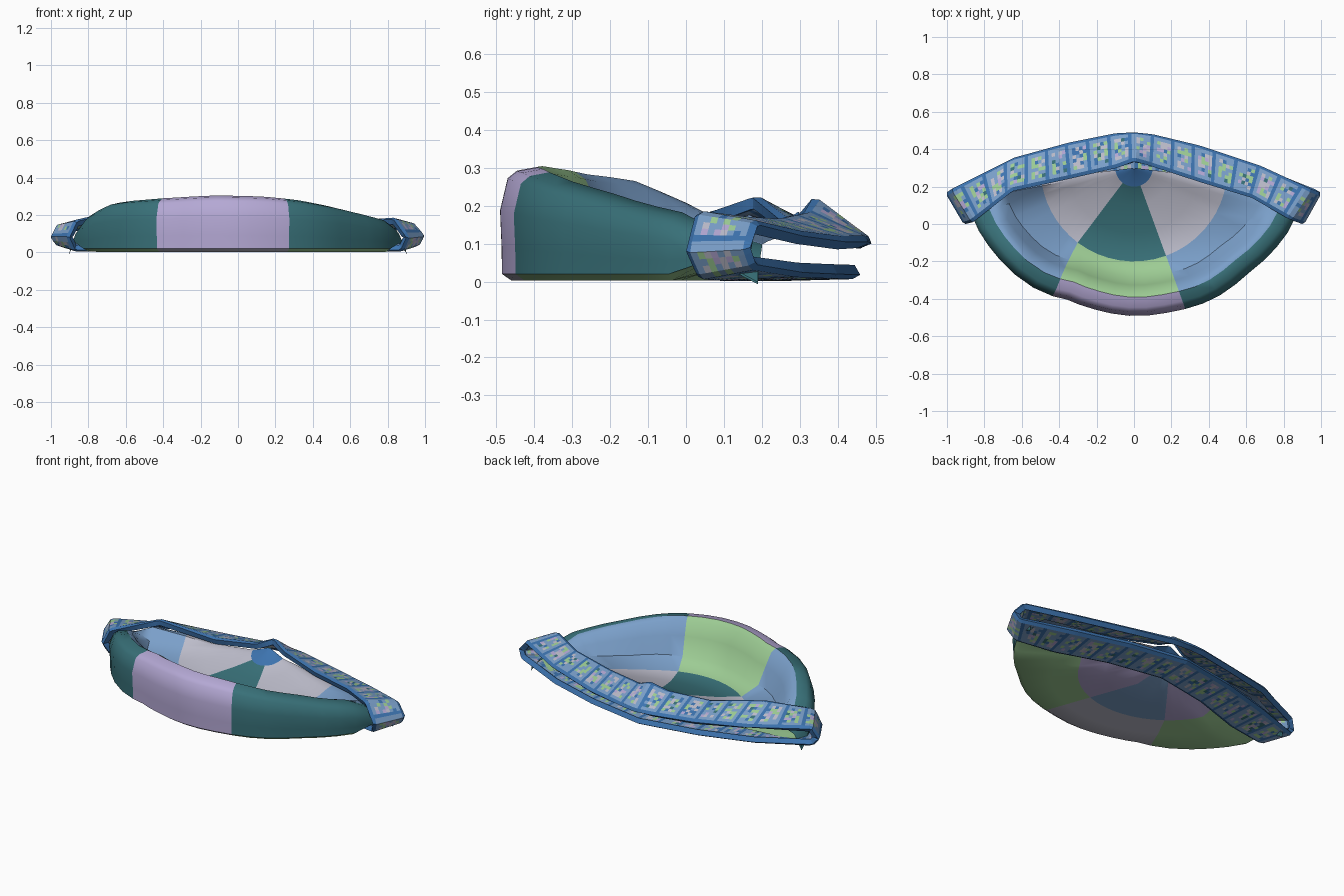
import bpy, math, random
from mathutils import Vector

if "Cube" in bpy.data.objects:
    bpy.data.objects.remove(bpy.data.objects["Cube"])

random.seed(4)


def material(name, hexa):
    m = bpy.data.materials.new(name)
    c = [int(hexa[i:i + 2], 16) / 255 for i in (0, 2, 4)]
    m.diffuse_color = [v / 12.92 if v < .04045 else ((v + .055) / 1.055) ** 2.4 for v in c] + [1]
    m.use_nodes = True
    m.node_tree.nodes["Principled BSDF"].inputs["Base Color"].default_value = m.diffuse_color
    return m


NAMES = dict(teal="387078", lilac="B4A8D4", green="9DCC94", light_blue="7A9FC9",
             pale_grey="BCBCCA", strong_blue="3D74B0")
MATS = [material(n, h) for n, h in NAMES.items()]
TEAL, LILAC, GREEN, SKY, GREY, BLUE = range(6)


def clamp(t):
    return min(max(t, 0), 1)


def lerp_table(x, table):
    if x <= table[0][0]:
        return table[0][1]
    for (a, va), (b, vb) in zip(table, table[1:]):
        if x <= b:
            return va + (vb - va) * (x - a) / (b - a)
    return table[-1][1]


def make(name, verts, faces, idx):
    me = bpy.data.meshes.new(name)
    me.from_pydata(verts, [], faces)
    for m in MATS:
        me.materials.append(m)
    me.polygons.foreach_set("material_index", idx)
    ob = bpy.data.objects.new(name, me)
    bpy.context.collection.objects.link(ob)
    bpy.context.view_layer.objects.active = ob
    ob.select_set(True)
    return ob


# --- band path: (inner edge, outer edge) pairs around the flattened opening ---
UPPER = [((-.90, 0, .08), (-1, .17, .08)), ((-.86, .01, .165), (-.97, .19, .14)),
         ((-.65, .175, .222), (-.64, .355, .125)), ((-.33, .245, .165), (-.35, .435, .11)),
         ((-.09, .30, .18), (-.1, .485, .105)), ((0, .335, .222), (0, .49, .1)),
         ((.09, .31, .18), (.1, .48, .105)), ((.35, .225, .16), (.35, .42, .105)),
         ((.63, .14, .165), (.68, .31, .12)), ((.83, .025, .178), (.94, .19, .15)),
         ((.90, 0, .08), (.995, .17, .09))]
LOWER = [((.87, .03, .014), (.97, .185, .045)), ((.63, .07, .012), (.66, .31, .024)),
         ((.33, .17, .012), (.35, .4, .02)), ((0, .23, .012), (0, .46, .018))]
LOWER += [tuple((-x, y, z) for x, y, z in p) for p in reversed(LOWER[:-1])]
EDGE_Y = [(a[0], a[1]) for a, b in UPPER]
EDGE_Z = [(a[0], a[2]) for a, b in UPPER]

# --- collapsed fabric body: fan of panels around the point (0, CY) ---
CY = .3
OUTLINE = [(-80, .91), (-70, .90), (-47, .85), (-31, .79), (-15, .785), (0, .792),
           (15, .795), (31, .82), (47, .83), (70, .90), (80, .91)]
RIM_Z = [(-80, .12), (-74, .16), (-67, .215), (-55, .27), (-37, .29), (-10, .305), (10, .3),
         (25, .283), (45, .24), (60, .2), (80, .15)]
ANGLES = [-83, -79, -74, -68, -62, -56, -50, -43.5, -37, -30, -23, -16, -9, -2, 5, 12.5, 20,
          27, 34, 41, 48, 55, 61, 67, 73, 78, 83]


def body_profile(a):
    """(radius, height, zone) from the middle of the top, over the rim, to the middle below."""
    R, h = lerp_table(a, OUTLINE), lerp_table(a, RIM_Z)

    def floor(r, t=0):
        y = CY - r * math.cos(math.radians(a))
        base = .045 + .11 * clamp((y + .12) / .42) ** 1.5
        return base + (h - base) * t
    return [(.005, .18, 'button'), (.1, floor(.1), 'inner'), (.2, floor(.2), 'inner'),
            (.35, floor(.35), 'inner'), (.5, floor(.5), 'outer'),
            (R - .21, floor(R - .21, .2), 'outer'), (R - .165, floor(R - .165, .62), 'outer'),
            (R - .13, floor(R - .13, .92), 'outer'), (R - .1, h, 'wall'),
            (R - .045, h - .01, 'wall'), (R - .02, h - .03, 'wall'), (R, h * .62, 'wall'),
            (R - .004, h * .3, 'wall'), (R - .005, .02, 'under'), (R - .03, .003, 'under'),
            (.65, .003, 'under'), (.5, .003, 'under_inner'), (.35, .003, 'under_inner'),
            (.2, .003, 'under_inner'), (.08, .003, 'end')]


def body_point(a, r, z, zone):
    # the left seam leans inward towards the rim
    lean = 4.5 * math.exp(-((a + 37) / 12) ** 2) * clamp((r - .5) / .28)
    t = math.radians(a + lean)
    x, y = r * math.sin(t), CY - r * math.cos(t)
    if zone in ('under', 'under_inner', 'end'):
        # underside tucks up inside the lower band
        return x, y, max(z, .003 + .045 * clamp((y - .17 + .25 * abs(x)) / .06))
    # top tucks up beneath the upper band
    d = y - lerp_table(x, EDGE_Y)
    under_band = lerp_table(x, EDGE_Z) - .03 - .3 * max(d, 0)
    if zone == 'wall':
        return x, y, min(z, under_band) if d > -.01 else z
    k = clamp((d + .09) / .09)
    return x, y, z + (under_band - z) * k * k


CENTRE = dict(button=BLUE, inner=TEAL, outer=GREEN, wall=LILAC, under=GREY, under_inner=SKY)
SIDES = dict(button=BLUE, inner=GREY, outer=SKY, wall=TEAL, under=GREEN, under_inner=LILAC)
verts, faces, idx = [], [], []
N = len(body_profile(0))
for a in ANGLES:
    verts += [body_point(a, *p) for p in body_profile(a)]
for i in range(len(ANGLES) - 1):
    mid = (ANGLES[i] + ANGLES[i + 1]) / 2
    for j, (r, z, zone) in enumerate(body_profile(mid)[:-1]):
        faces.append((i * N + j, i * N + j + 1, (i + 1) * N + j + 1, (i + 1) * N + j))
        idx.append((CENTRE if -37 < mid < 20 else SIDES)[zone])
body = make("cap_body", verts, faces, idx)
bpy.ops.object.shade_smooth_by_angle(angle=math.radians(40))
body.select_set(False)

# --- patterned band ---
ring = [(Vector(a), Vector(b)) for a, b in UPPER + LOWER]
ring.append(ring[0])
dist = [0]
for p, q in zip(ring, ring[1:]):
    dist.append(dist[-1] + ((p[0] + p[1]) / 2 - (q[0] + q[1]) / 2).length)


def ring_at(s):
    k = max(i for i in range(len(dist) - 1) if dist[i] <= s + 1e-9)
    t = (s - dist[k]) / (dist[k + 1] - dist[k])
    return ring[k][0].lerp(ring[k + 1][0], t), ring[k][1].lerp(ring[k + 1][1], t)


PANELS, COLS = 36, 6
ROWS = [0, .09] + [.09 + .82 * i / 8 for i in range(1, 9)] + [1]
PATTERN = [SKY] * 6 + [BLUE] * 2 + [GREEN] * 4 + [GREY] * 4 + [LILAC] * 2 + [TEAL]
M, C = len(ROWS), PANELS * COLS
verts, faces, idx = [], [], []
for i in range(C):
    a, b = ring_at(dist[-1] * i / C)
    a2, b2 = ring_at(dist[-1] * ((i + .5) % C) / C)
    n = ((a2 + b2 - a - b).cross(b - a)).normalized()
    for v in ROWS:
        verts.append(a.lerp(b, v) + n * (.011 if 0 < v < 1 else 0))
for i in range(C):
    k = (i + 1) % C
    for j in range(M - 1):
        faces.append((i * M + j, k * M + j, k * M + j + 1, i * M + j + 1))
        if j in (0, M - 2) or i % COLS == 0:
            idx.append(BLUE)                       # piping and seams
        elif j in (1, M - 3) or i % COLS == 1:
            idx.append(SKY)                        # panel margins
        else:
            idx.append(random.choice(PATTERN))     # woven blocks
band = make("patterned_band", verts, faces, idx)
sol = band.modifiers.new("thickness", 'SOLIDIFY')
sol.thickness, sol.offset = .03, -1
